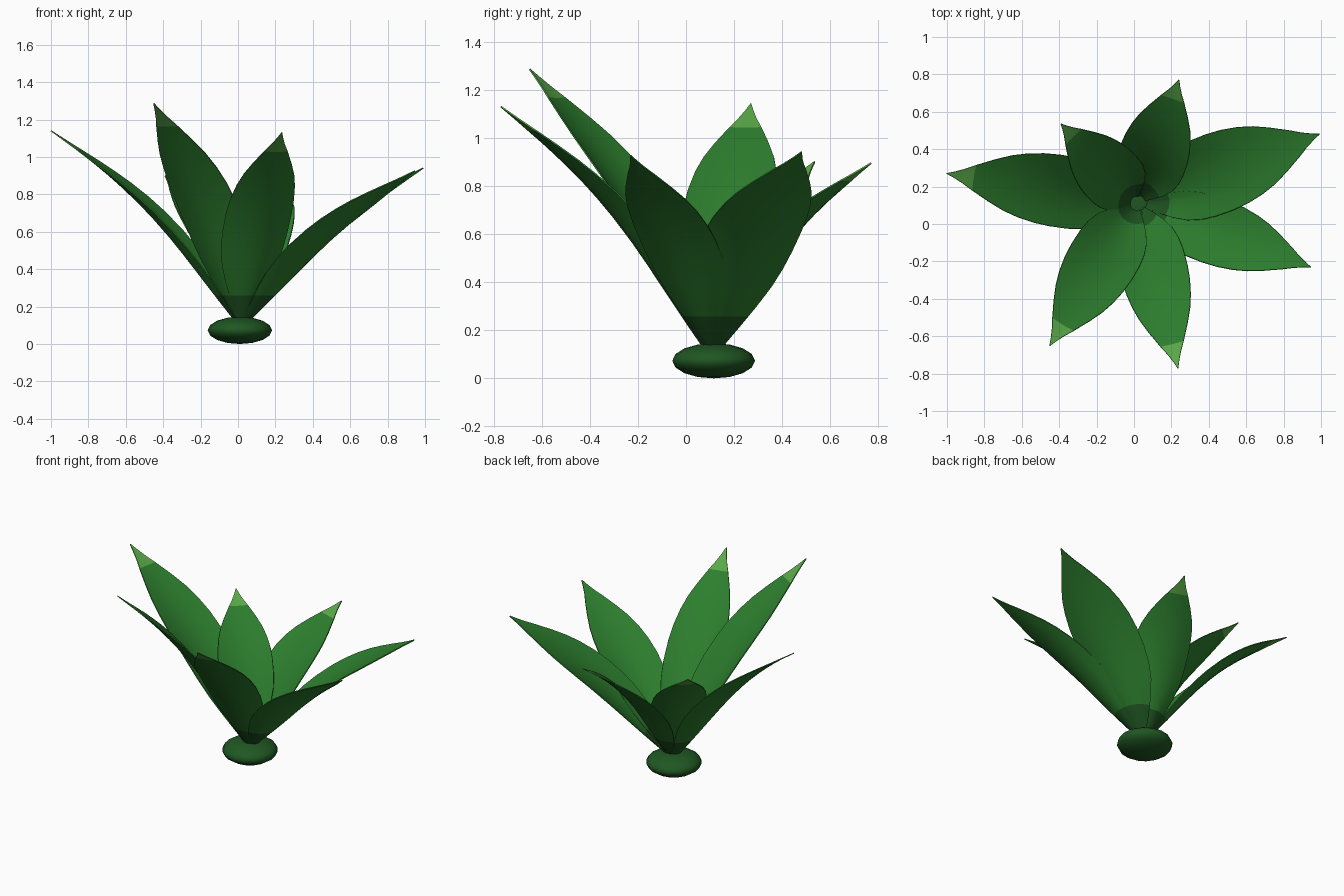
import bpy, bmesh, math
from mathutils import Vector, Matrix

cube = bpy.data.objects.get("Cube")
if cube:
    bpy.data.objects.remove(cube, do_unlink=True)


def material(name, rgb):
    m = bpy.data.materials.new(name)
    m.use_nodes = True
    m.diffuse_color = (*rgb, 1)
    m.node_tree.nodes["Principled BSDF"].inputs["Base Color"].default_value = (*rgb, 1)
    return m


leaf_green = material("leaf green", (0.026, 0.21, 0.027))
dark_green = material("dark base green", (0.014, 0.095, 0.016))
tip_green = material("light tip green", (0.1, 0.39, 0.065))

CENTRE = Vector((0.02, 0.11, 0.12))
BASE_LINE = 0.26
TIP_START = 0.88

# Fraction along the leaf and share of the full width there
OUTLINE = [(0, .13), (.08, .4), (.16, .64), (.24, .83), (.32, .94), (.4, .99), (.5, 1),
           (.58, .97), (.66, .89), (.73, .77), (.8, .59), (.84, .47), (TIP_START, .35),
           (.925, .2), (.965, .09), (1, .01)]
ACROSS = [-1, -.66, -.33, 0, .33, .66, 1]


def smooth(obj):
    bpy.ops.object.select_all(action="DESELECT")
    obj.select_set(True)
    bpy.context.view_layer.objects.active = obj
    bpy.ops.object.shade_smooth_by_angle(angle=math.radians(45))


def leaf(name, tip, width, light_tip, arch=0.09, roll=0):
    tip = Vector(tip)
    out = Vector((tip.x - CENTRE.x, tip.y - CENTRE.y, 0)).normalized()
    root = CENTRE + out * 0.025
    along = (tip - root).normalized()
    side = Vector((-out.y, out.x, 0))
    up = along.cross(side)
    turn = Matrix.Rotation(math.radians(roll), 3, along)
    blade_side, blade_up = turn @ side, turn @ up

    # Arched blade as a grid of rows, cupped most near the root
    bm = bmesh.new()
    rows = []
    for t, share in OUTLINE:
        mid = root.lerp(tip, t) + up * arch * math.sin(math.pi * t)
        cup = 0.09 * (1 - t) * share
        rows.append([bm.verts.new(mid + blade_side * s * share * width / 2
                                  + blade_up * cup * (s * s - 0.5)) for s in ACROSS])
    for (t, _), a, b in zip(OUTLINE, rows, rows[1:]):
        for i in range(len(ACROSS) - 1):
            f = bm.faces.new((a[i], a[i + 1], b[i + 1], b[i]))
            f.material_index = 2 if light_tip and t >= TIP_START else 0

    # Dark foot of the blade below a level line
    bmesh.ops.bisect_plane(bm, geom=bm.verts[:] + bm.edges[:] + bm.faces[:],
                           plane_co=(0, 0, BASE_LINE), plane_no=(0, 0, 1))
    for f in bm.faces:
        if f.calc_center_median().z < BASE_LINE:
            f.material_index = 1
    bmesh.ops.recalc_face_normals(bm, faces=bm.faces[:])
    mesh = bpy.data.meshes.new(name)
    bm.to_mesh(mesh)
    bm.free()
    for m in (leaf_green, dark_green, tip_green):
        mesh.materials.append(m)
    obj = bpy.data.objects.new(name, mesh)
    bpy.context.collection.objects.link(obj)

    # Thin, even thickness
    mod = obj.modifiers.new("thickness", "SOLIDIFY")
    mod.thickness = 0.006
    mod.offset = 0
    bpy.context.view_layer.objects.active = obj
    bpy.ops.object.modifier_apply(modifier=mod.name)
    smooth(obj)


# Leaves around the crown
leaf("right_leaf", (-1.0, 0.27, 1.14), 0.385, True)
leaf("back_right_leaf", (-0.39, 0.535, 0.90), 0.34, True)
leaf("back_leaf", (0.24, 0.77, 0.895), 0.37, True)
leaf("back_left_leaf", (0.99, 0.48, 0.94), 0.43, False, arch=0.08)
leaf("front_left_leaf", (0.945, -0.23, 0.925), 0.36, False, arch=0.07, roll=-7)
leaf("front_leaf", (0.235, -0.77, 1.13), 0.36, True)
leaf("front_right_leaf", (-0.45, -0.65, 1.285), 0.375, True)

# Flattened bulb at the foot
bpy.ops.mesh.primitive_uv_sphere_add(segments=16, ring_count=8, location=(0.01, 0.115, 0.073))
bulb = bpy.context.object
bulb.name = "bulb"
bulb.scale = (0.172, 0.172, 0.073)
bulb.data.materials.append(dark_green)
smooth(bulb)
